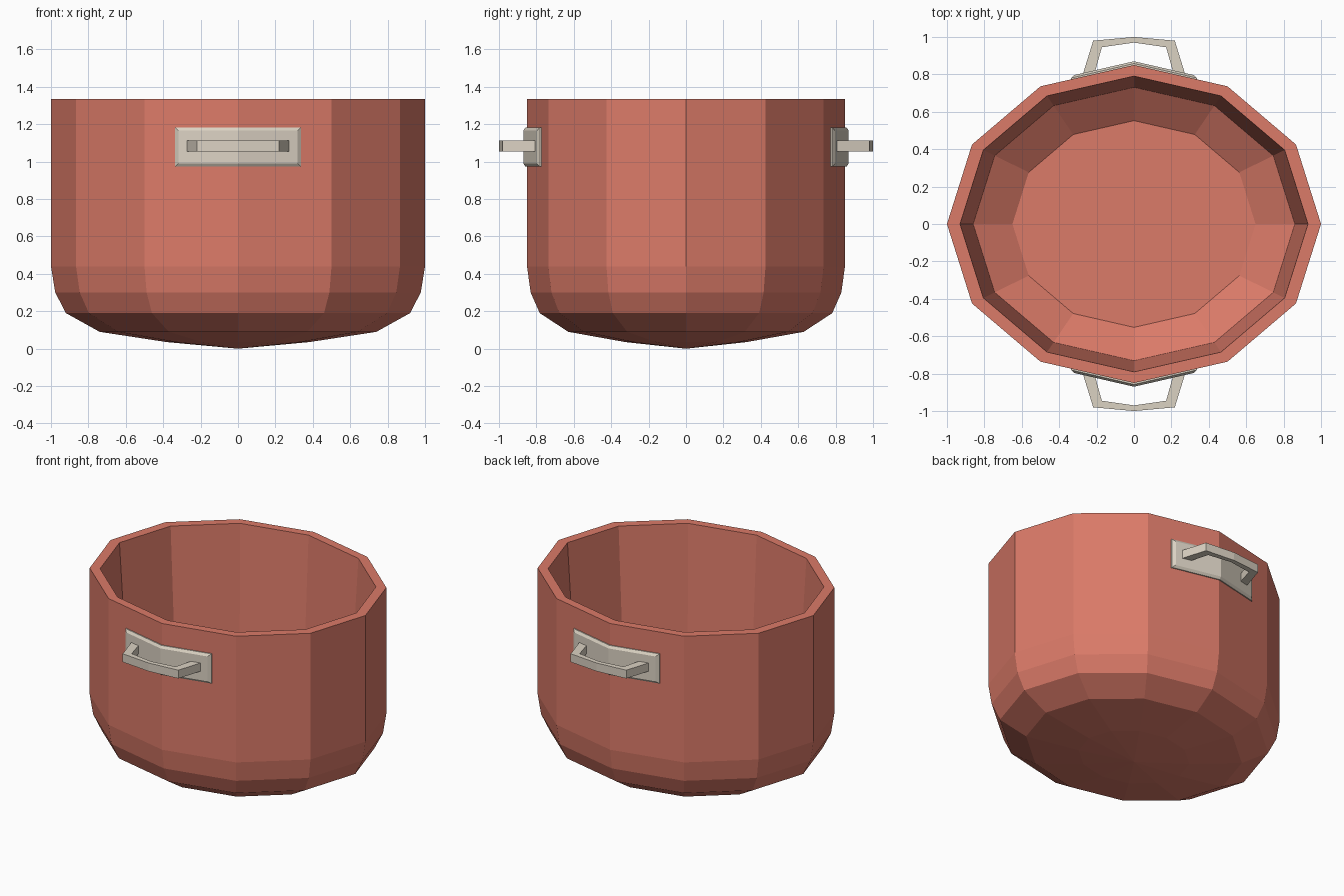
import bpy, bmesh, math

cube = bpy.data.objects.get("Cube")
if cube:
    bpy.data.objects.remove(cube, do_unlink=True)


def material(name, rgb):
    mat = bpy.data.materials.new(name)
    mat.use_nodes = True
    color = (*rgb, 1.0)
    mat.diffuse_color = color
    node = next(n for n in mat.node_tree.nodes if n.type == 'BSDF_PRINCIPLED')
    node.inputs["Base Color"].default_value = color
    return mat


def finish(name, bm, mat):
    bmesh.ops.recalc_face_normals(bm, faces=bm.faces)
    mesh = bpy.data.meshes.new(name)
    bm.to_mesh(mesh)
    bm.free()
    mesh.materials.append(mat)
    obj = bpy.data.objects.new(name, mesh)
    bpy.context.collection.objects.link(obj)
    return obj


def loft(bm, rings):
    """Join equal-length closed rings of vertices with quads."""
    for a, b in zip(rings, rings[1:]):
        for i in range(len(a)):
            j = (i + 1) % len(a)
            bm.faces.new((a[i], a[j], b[j], b[i]))


red = material("terracotta red", (0.71, 0.196, 0.14))
metal = material("warm grey metal", (0.71, 0.645, 0.545))

SIDES = 12
DEPTH = 0.85   # front-to-back squash of the oval pot
SLOPE = 0.23   # slant of the wall facets beside the handle

# Pot body: outer wall from base to rim, then inner wall down to the floor
profile = [(0.38, 0.035), (0.74, 0.09), (0.92, 0.19), (0.977, 0.30),
           (1.0, 0.44), (1.0, 1.335),
           (0.93, 1.335), (0.86, 0.26), (0.65, 0.13)]
bm = bmesh.new()
rings = []
for r, z in profile:
    angles = [2 * math.pi * i / SIDES for i in range(SIDES)]
    rings.append([bm.verts.new((r * math.cos(a), DEPTH * r * math.sin(a), z))
                  for a in angles])
loft(bm, rings)
tip = bm.verts.new((0, 0, 0))
for i in range(SIDES):
    bm.faces.new((tip, rings[0][(i + 1) % SIDES], rings[0][i]))
bm.faces.new(rings[-1])
finish("pot_body", bm, red)


def mount_plate(name, side):
    """Folded plate with chamfered rim, following the two wall facets."""
    bm = bmesh.new()
    rings = []
    for half_w, half_h, out in [(0.337, 0.105, -0.01), (0.337, 0.105, 0.008),
                                (0.318, 0.088, 0.02)]:
        ring = []
        for x, z in [(-1, -1), (0, -1), (1, -1), (1, 1), (0, 1), (-1, 1)]:
            y = DEPTH + out - SLOPE * abs(x) * half_w
            ring.append(bm.verts.new((x * half_w, side * y, 1.078 + z * half_h)))
        rings.append(ring)
    loft(bm, rings)
    for a, b, c, d, e, f in (rings[0], rings[-1]):
        bm.faces.new((a, b, e, f))
        bm.faces.new((b, c, d, e))
    finish(name, bm, metal)


def grip(name, side):
    """Square bar bent outwards over five stations."""
    outer = [(-0.28, 0.78), (-0.218, 0.98), (0, 1.0), (0.218, 0.98), (0.28, 0.78)]
    inner = [(-0.218, 0.78), (-0.172, 0.945), (0, 0.97), (0.172, 0.945), (0.218, 0.78)]
    low, high = 1.053, 1.112
    bm = bmesh.new()
    rings = [[bm.verts.new((x, side * y, z)) for (x, y), z in
              [(o, low), (o, high), (i, high), (i, low)]]
             for o, i in zip(outer, inner)]
    loft(bm, rings)
    bm.faces.new(rings[0])
    bm.faces.new(rings[-1])
    finish(name, bm, metal)


# Handles on the front and back
for label, side in (("front", -1), ("back", 1)):
    mount_plate(label + "_handle_plate", side)
    grip(label + "_handle_grip", side)
